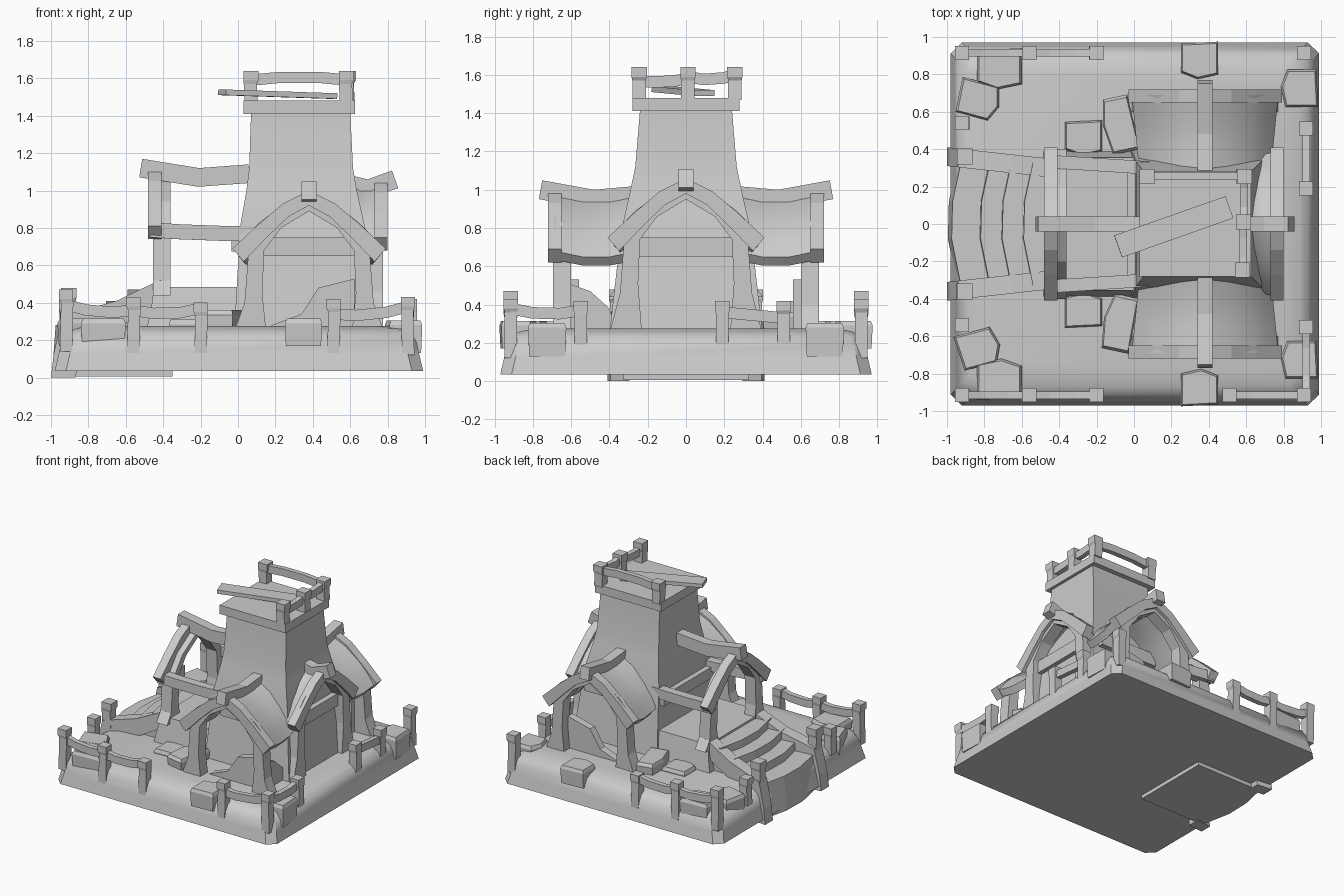
import bpy, bmesh, math, random
from mathutils import Vector, Matrix

if "Cube" in bpy.data.objects:
    bpy.data.objects.remove(bpy.data.objects["Cube"])

random.seed(4)
V = Vector
I4 = Matrix.Identity(4)


def loft(name, rings, M=I4, smooth=0):
    """Skin a list of point rings and cap both ends."""
    bm = bmesh.new()
    rs = [[bm.verts.new(M @ V(p)) for p in r] for r in rings]
    n = len(rs[0])
    for a, b in zip(rs, rs[1:]):
        for i in range(n):
            j = (i + 1) % n
            bm.faces.new((a[i], a[j], b[j], b[i]))
    bm.faces.new(rs[0])
    bm.faces.new(rs[-1])
    bmesh.ops.recalc_face_normals(bm, faces=bm.faces)
    me = bpy.data.meshes.new(name)
    bm.to_mesh(me)
    bm.free()
    ob = bpy.data.objects.new(name, me)
    bpy.context.collection.objects.link(ob)
    if smooth:
        bpy.ops.object.select_all(action='DESELECT')
        ob.select_set(True)
        bpy.context.view_layer.objects.active = ob
        bpy.ops.object.shade_smooth_by_angle(angle=math.radians(smooth))
    return ob


def rect(x0, x1, y0, y1, z):
    return [(x0, y0, z), (x1, y0, z), (x1, y1, z), (x0, y1, z)]


def prism(name, poly, v0, v1, M=I4):
    """Extrude a (u, z) outline along local y."""
    return loft(name, [[(u, v, z) for u, z in poly] for v in (v0, v1)], M)


def beam(name, pts, w, h, M=I4):
    """Timber of width w and height h following a path."""
    pts = [V(p) for p in pts]
    rings = []
    for i, p in enumerate(pts):
        d = (pts[min(i + 1, len(pts) - 1)] - pts[max(i - 1, 0)]).normalized()
        s = d.cross(V((0, 0, 1))).normalized()
        u = s.cross(d)
        rings.append([p + s * a * w / 2 + u * b * h / 2
                      for a, b in ((-1, -1), (1, -1), (1, 1), (-1, 1))])
    return loft(name, rings, M)


def post(name, x, y, z0, z1, w=.075):
    a, b = w * .5, w * .44
    t = random.uniform(-.008, .008)
    loft(name, [rect(x - b, x + b, y - b, y + b, z0),
                rect(x - b + t, x + b + t, y - b, y + b, z1 - .07),
                rect(x - a, x + a, y - a, y + a, z1 - .05),
                rect(x - a, x + a, y - a, y + a, z1)])


def sag_rail(name, p, q, w=.04, h=.06, sag=.02):
    p, q = V(p), V(q)
    d = V((0, 0, sag))
    beam(name, [p, p.lerp(q, .3) - d, p.lerp(q, .7) - d, q], w, h)


def stone(name, x, y, sx, sy, z0, z1, ang):
    """Five-sided block, point facing inward."""
    out = [(-1, -1), (1, -.9), (1, .65), (.1, 1), (-1, .75)]
    M = Matrix.Translation((x, y, 0)) @ Matrix.Rotation(math.radians(ang), 4, 'Z')
    loft(name, [[(u * sx / 2 * k, v * sy / 2 * k, z) for u, v in out]
                for z, k in ((z0, .94), (z1 - .025, 1), (z1, .9))], M)


# Ground slab with rounded top rim
def octo(h, z, c=.06):
    k = h - c
    return [(x + .005, y * .985, z) for x, y in ((-k, -h), (k, -h), (h, -k), (h, k),
                                            (k, h), (-k, h), (-h, k), (-h, -k))]


loft("ground_slab", [octo(h, z) for h, z in ((.985, .035), (.965, .12), (.95, .19),
     (.925, .235), (.88, .26), (.80, .275))], smooth=40)

# Tower shaft and cap
loft("tower", [rect(*r) for r in ((-.02, .74, -.4, .4, .25), (0, .70, -.36, .36, .6),
     (.01, .68, -.335, .335, .8), (.045, .635, -.29, .29, 1.0),
     (.06, .615, -.265, .265, 1.12), (.07, .60, -.24, .24, 1.42))], smooth=30)
loft("tower_cap", [rect(.03, .625, -.28, .28, z) for z in (1.41, 1.48)])

# Roof terrace railing and loose plank
for x, y in ((.07, .255), (.59, .255), (.585, .01), (.58, -.245)):
    post("roof_post", x, y, 1.47, 1.64, .08)
sag_rail("roof_rail", (.07, .255, 1.59), (.59, .255, 1.59), .04, .06, -.015)
sag_rail("roof_rail", (.59, .28, 1.61), (.585, .01, 1.59))
sag_rail("roof_rail", (.585, .01, 1.58), (.58, -.26, 1.57), sag=.01)
beam("loose_plank", [(-.085, -.12, 1.525), (.51, .09, 1.505)], .125, .03)

# Gables: bargeboards, arch with legs, ridge timber, optional curved roof
OUTER = [(0, 1.0), (.14, .93), (.27, .82), (.41, .69)]
INNER = [(.35, .62), (.22, .755), (.11, .86), (0, .92)]
ARCH = [(.40, .25), (.345, .4), (.325, .66), (.2, .82), (0, .94), (0, .89),
        (.15, .80), (.24, .68), (.25, .45), (.23, .25)]
ROOF = [(.40, .68), (.34, .76), (.27, .83), (.14, .925), (0, .985)]
UNDER = [(0, .93), (.12, .87), (.235, .775), (.30, .70), (.36, .635)]


def gable(name, M, d, inner, dz, roof, base=.25):
    lift = lambda pts, s: [(u * s, max(base, z + dz) if z > .3 else base) for u, z in pts]
    for s in (-1, 1):
        prism(name + "_bargeboard", lift(OUTER + INNER, s), d - .07, d, M)
        prism(name + "_arch", lift(ARCH, s), d - .12, d - .025, M)
    r = .96 + dz
    beam(name + "_ridge", [(0, inner, r + .01), (0, (inner + d) / 2, r - .01),
                           (0, d + .04, r + .04)], .08, .1, M)
    if roof:
        half = ROOF + UNDER[1:]
        full = [(-u, z) for u, z in ROOF] + [(u, z) for u, z in ROOF[::-1][1:]] \
            + UNDER[::-1] + [(-u, z) for u, z in UNDER[1:]]
        rings = []
        for t in (0, .33, .66, 1):
            sag, k = -.035 * math.sin(math.pi * t), .87 + .11 * t
            v = inner + (d - .03 - inner) * t
            rings.append([(u * k, v, z + dz + sag) for u, z in full])
        loft(name + "_roof", rings, M, smooth=40)


def turn(x, deg):
    return Matrix.Translation((x, 0, 0)) @ Matrix.Rotation(math.radians(deg), 4, 'Z')


gable("front_gable", turn(.38, 180), .72, .25, 0, True)
gable("back_gable", turn(.38, 0), .72, .25, 0, True)
gable("right_gable", turn(0, -90), .80, .60, .06, True)
gable("left_gable", turn(0, 90), .48, -.06, .12, False, .44)

for s in (-1, 1):
    # Lintels on the tower walls and eave purlins of the open porch
    beam("wall_lintel", [(.12, s * .36, .70), (.64, s * .36, .70)], .07, .1)
    sag_rail("porch_purlin", (-.47, s * .335, .79), (.08, s * .30, .77), .07, .08, .005)
    # Broken low walls inside the front and back gables
    prism("broken_wall", [(.16, .25), (.18, .28), (.34, .34), (.43, .48), (.63, .53), (.63, .25)],
          s * .56, s * .62)
prism("broken_side_wall", [(-.64, .25), (-.64, .52), (-.5, .47), (-.4, .38), (-.36, .25)],
      -.68, -.62, turn(0, 90))
beam("right_lintel", [(.69, -.27, .70), (.69, .27, .70)], .08, .1)
beam("left_lintel", [(.0, -.33, .72), (.0, .33, .72)], .07, .09)

# Porch platform
loft("porch_platform", [rect(-.5, .03, -.40, .40, .2), rect(-.46, .03, -.37, .37, .4),
                        rect(-.45, .03, -.355, .355, .485)], smooth=30)

# Bowed steps
for i, (x, top) in enumerate(((-.925, .28), (-.77, .345), (-.655, .41), (-.54, .47))):
    edge = [(x, .33), (x - .045, .12), (x - .05, -.08), (x, -.33)]
    out = edge + [(-.35, -.33), (-.35, .33)]
    low = [(px - (.02 if k < 4 else 0), py) for k, (px, py) in enumerate(out)]
    loft("step", [[(a, b, .005) for a, b in low], [(a, b, top) for a, b in out]])

# Stair stringers with newel posts
for s in (-1, 1):
    prof = [(-1.0, 0), (-.985, .13), (-.94, .33), (-.85, .355), (-.65, .41), (-.40, .53),
            (-.40, .40), (-.62, .28), (-.82, .22), (-.87, 0)]
    loft("stair_stringer", [[(x, s * (off - .11 * (x + 1)), z) for x, z in prof]
                            for off in (.31, .41)])
    post("newel_post", -.905, s * .36, .28, .48, .085)

# Perimeter fence
for s in (-1, 1):
    for x, z0, z1 in ((-.92, .14, .47), (-.56, .1, .43), (-.2, .12, .40), (.91, .12, .43)):
        post("fence_post", x, s * .915, z0, z1)
    sag_rail("fence_rail", (-.92, s * .915, .39), (-.56, s * .915, .36))
    sag_rail("fence_rail", (-.56, s * .915, .36), (-.2, s * .915, .37))
    post("fence_post", -.92, s * .54, .2, .42)
for x, y in ((.51, -.915), (.92, -.55), (.92, .19), (.92, .51)):
    post("fence_post", x, y, .12, .42)
sag_rail("fence_rail", (.51, -.915, .34), (.91, -.915, .38))
sag_rail("fence_rail", (.92, -.55, .37), (.92, -.915, .38))
sag_rail("fence_rail", (.92, .19, .36), (.92, .51, .33), sag=0)

# Stones set in the rim and paving
for s in (-1, 1):
    a = 0 if s < 0 else 180
    stone("rim_stone", .35, s * .875, .2, .2, .17, .315, a)
    stone("rim_stone", -.72, s * .83, .24, .22, .17, .315, a)
    stone("rim_stone", .885, s * .725, .2, .2, .13, .305, 90)
    stone("rim_stone", -.83, s * .665, .19, .23, .17, .315, -90 - s * 15)
    stone("paving_stone", -.27, s * .46, .2, .19, .25, .31, a)
    stone("wall_stone", -.08, s * .53, .3, .17, .25, .36, 90 + s * 12)
